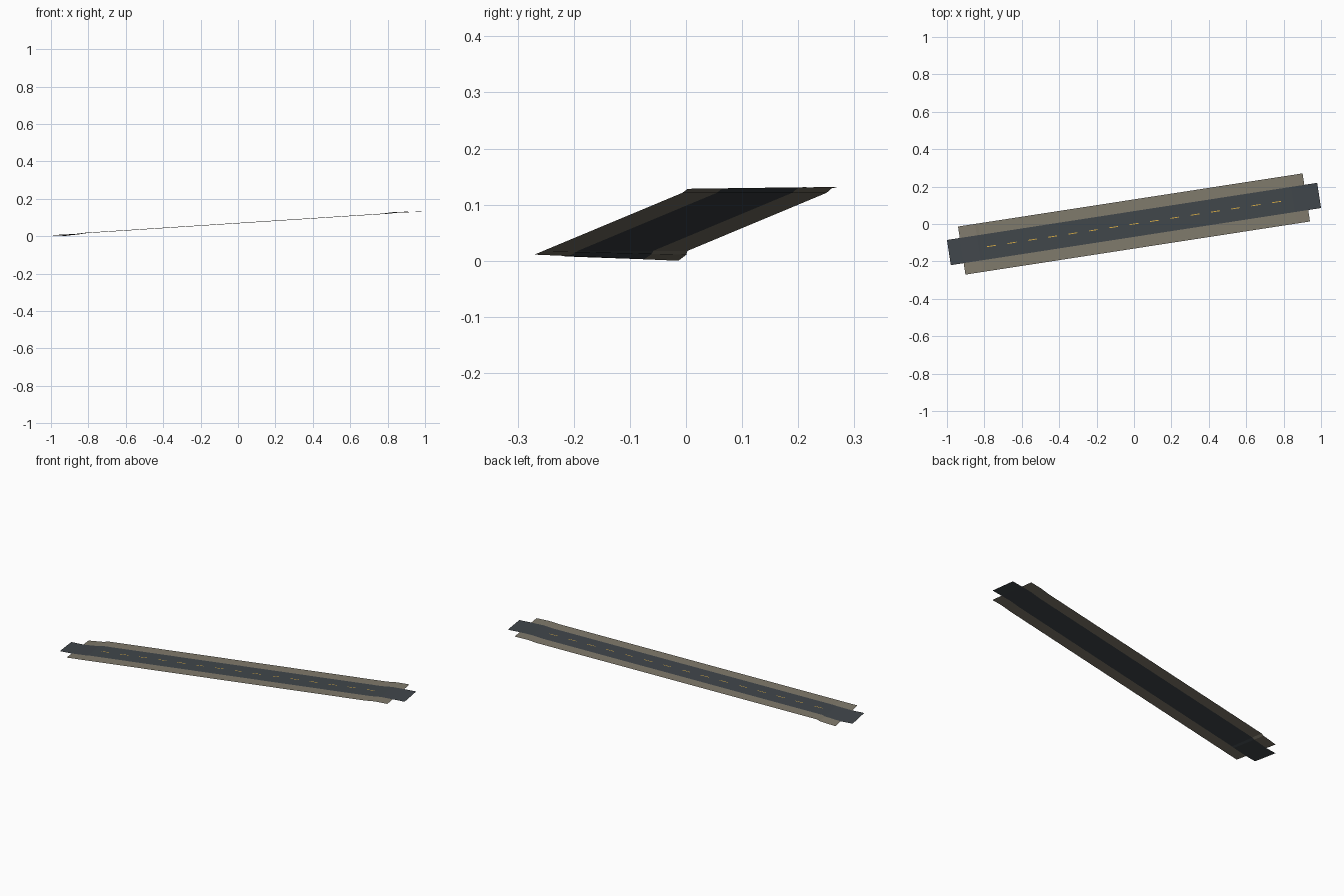
import bpy, bmesh, math

if "Cube" in bpy.data.objects:
    bpy.data.objects.remove(bpy.data.objects["Cube"])

ANGLE = math.atan2(0.305, 1.977)      # heading of the road seen from above
ROAD_HALF, VERGE_HALF = 0.068, 0.13
ROAD_END, VERGE_END = 1.0014, 0.932

# height profile: distance along road, height at the right edge, height at the left edge
PROFILE = [(-1.0014, 0.010, 0.001), (-0.932, 0.011, 0.0), (-0.84, 0.0165, 0.0105),
           (-0.825, 0.0176, 0.0176), (0.80, 0.121, 0.121), (0.86, 0.128, 0.129),
           (0.932, 0.1285, 0.1315), (1.0014, 0.1285, 0.132)]


def material(name, rgb):
    m = bpy.data.materials.new(name)
    m.diffuse_color = (*rgb, 1)
    m.use_nodes = True
    m.node_tree.nodes["Principled BSDF"].inputs["Base Color"].default_value = m.diffuse_color
    return m


asphalt = material("asphalt grey", (0.052, 0.062, 0.070))
gravel = material("gravel beige", (0.215, 0.195, 0.150))
paint = material("lane yellow", (0.70, 0.42, 0.06))


def height(u, v):
    t = (v + VERGE_HALF) / (2 * VERGE_HALF)
    for (u0, a0, b0), (u1, a1, b1) in zip(PROFILE, PROFILE[1:]):
        if u <= u1:
            s = (u - u0) / (u1 - u0)
            return (a0 + (a1 - a0) * s) * (1 - t) + (b0 + (b1 - b0) * s) * t
    return PROFILE[-1][1] * (1 - t) + PROFILE[-1][2] * t


def point(u, v, lift):
    c, s = math.cos(ANGLE), math.sin(ANGLE)
    return (u * c - v * s, u * s + v * c, height(u, v) + lift)


def add_strip(bm, u0, u1, v0, v1, lift=0.0):
    us = [u0] + [p[0] for p in PROFILE if u0 < p[0] < u1] + [u1]
    rows = [[bm.verts.new(point(u, v, lift)) for v in (v0, v1)] for u in us]
    for a, b in zip(rows, rows[1:]):
        bm.faces.new((a[0], b[0], b[1], a[1]))


def make(name, mat, strips):
    bm = bmesh.new()
    for s in strips:
        add_strip(bm, *s)
    mesh = bpy.data.meshes.new(name)
    bm.to_mesh(mesh)
    bm.free()
    mesh.materials.append(mat)
    bpy.context.collection.objects.link(bpy.data.objects.new(name, mesh))


# road deck
make("road_surface", asphalt, [(-ROAD_END, ROAD_END, -ROAD_HALF, ROAD_HALF)])
# shoulders on both sides
make("right_verge", gravel, [(-VERGE_END, VERGE_END, -VERGE_HALF, -ROAD_HALF)])
make("left_verge", gravel, [(-VERGE_END, VERGE_END, ROAD_HALF, VERGE_HALF)])
# dashed centre line
make("centre_dashes", paint,
     [(i * 0.11 - 0.024, i * 0.11 + 0.024, -0.0022, 0.0022, 0.001) for i in range(-7, 8)])
